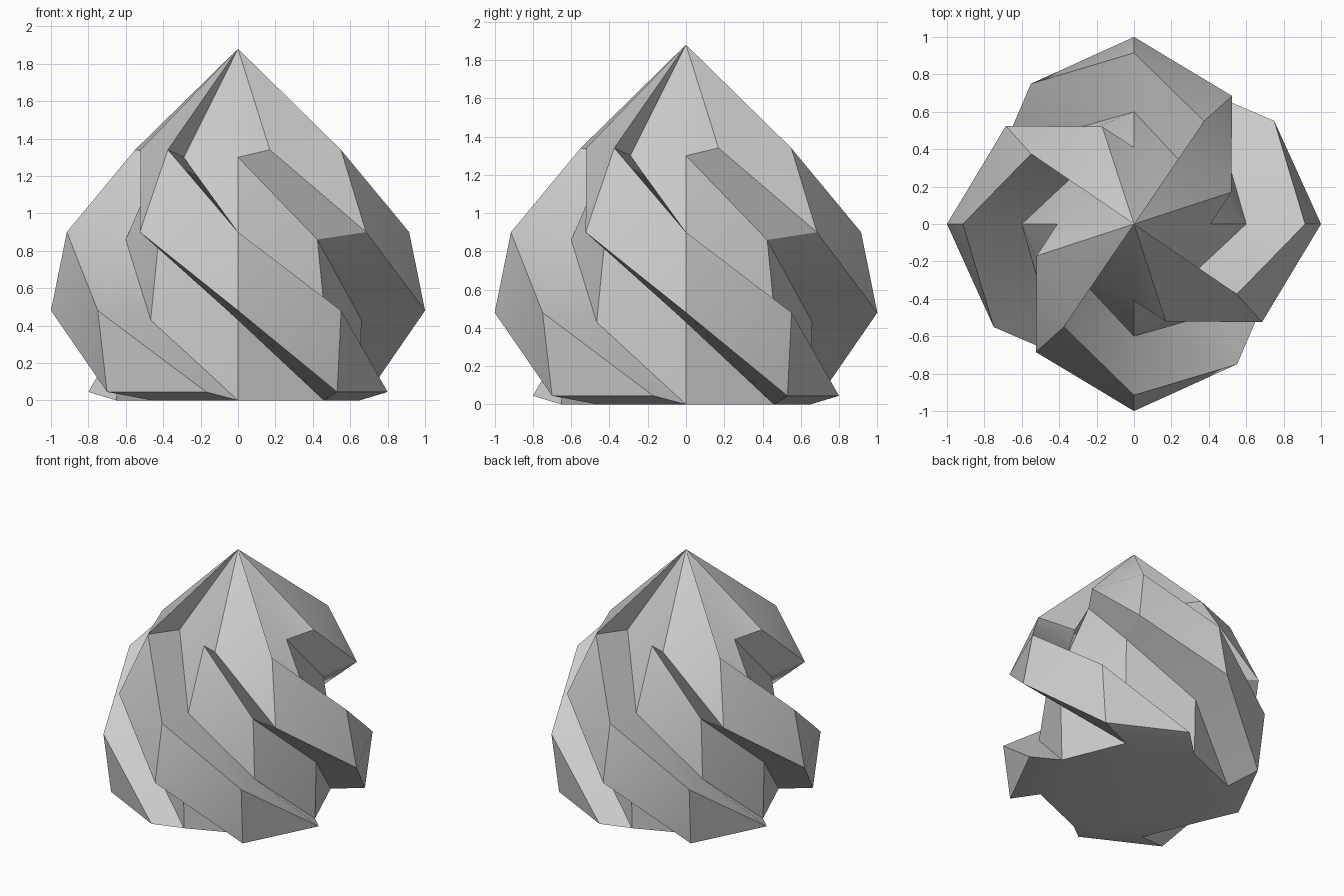
import bpy, bmesh, math

if "Cube" in bpy.data.objects:
    bpy.data.objects.remove(bpy.data.objects["Cube"])

# Core: eight-sided rings from bottom to shoulder (radius, height)
RINGS = [(0.65, 0.0), (0.66, 0.43), (0.60, 0.86), (0.41, 1.30)]
OUT_Z = [0.045, 0.48, 0.90, 1.34]
# Raised spiral bands: (radial, sideways) offset from the core per ring
LOWER = [(0.22, -0.12), (0.34, 0.0), (0.255, 0.113), (0.11, 0.17)]
UPPER = [(0.15, -0.17), (0.26, -0.14), (0.315, 0.0), (0.244, 0.124)]
APEX = (0, 0, 1.88)

bm = bmesh.new()
core = [[bm.verts.new((r * math.cos(math.radians(45 * i)),
                       r * math.sin(math.radians(45 * i)), z)) for i in range(8)]
        for r, z in RINGS]
tip = bm.verts.new(APEX)


def outer(k, i, off):
    a = math.radians(45 * i)
    r, t = RINGS[k][0] + off[k][0], off[k][1]
    return bm.verts.new((r * math.cos(a) - t * math.sin(a),
                         r * math.sin(a) + t * math.cos(a), OUT_Z[k]))


def strip(low, up):
    # spiral surface split along its upright diagonals, closing at the tip
    for k in range(3):
        bm.faces.new((low[k], up[k], up[k + 1]))
        bm.faces.new((low[k], up[k + 1], low[k + 1]))
    bm.faces.new((low[3], up[3], tip))


def wall(a, b):
    for k in range(3):
        bm.faces.new((a[k], b[k], b[k + 1], a[k + 1]))
    bm.faces.new((a[3], b[3], tip))


for n in range(4):
    # each level lower turns the band on by 45 degrees
    il = [2 * n + 3 - k for k in range(4)]
    in_low = [core[k][il[k] % 8] for k in range(4)]
    in_up = [core[k][(il[k] + 1) % 8] for k in range(4)]
    next_low = [core[k][(il[k] + 2) % 8] for k in range(4)]
    low = [outer(k, il[k], LOWER) for k in range(4)]
    up = [outer(k, il[k] + 1, UPPER) for k in range(4)]
    strip(low, up)            # raised band
    wall(in_low, low)         # underside wall
    wall(up, in_up)           # upper wall
    strip(in_up, next_low)    # groove floor
    bm.faces.new((in_low[0], in_up[0], up[0], low[0]))

# Flat base
bm.faces.new(list(reversed(core[0])))
bmesh.ops.recalc_face_normals(bm, faces=bm.faces)

me = bpy.data.meshes.new("spiral_dome")
bm.to_mesh(me)
bm.free()
ob = bpy.data.objects.new("spiral_dome", me)
bpy.context.collection.objects.link(ob)
bpy.context.view_layer.objects.active = ob
ob.select_set(True)
bpy.ops.object.shade_smooth_by_angle(angle=math.radians(32))
